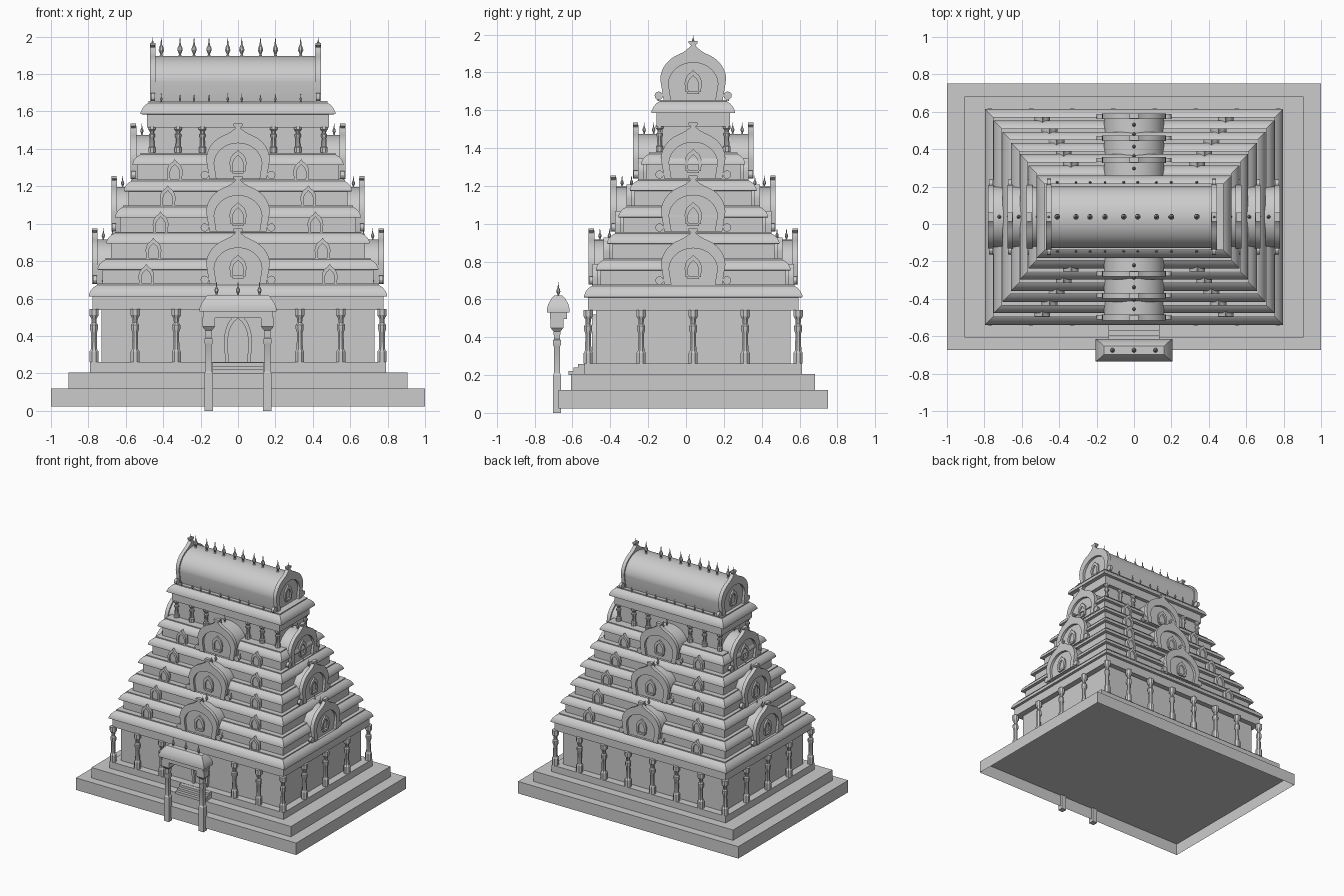
import bpy, bmesh, math
from mathutils import Matrix, Vector

cube = bpy.data.objects.get("Cube")
if cube:
    bpy.data.objects.remove(cube, do_unlink=True)

CY = 0.038  # depth centre of the tower
stone = bpy.data.materials.new("grey_stone")
stone.use_nodes = True
GREY = (0.6, 0.6, 0.6, 1)
stone.diffuse_color = GREY
stone.node_tree.nodes["Principled BSDF"].inputs["Base Color"].default_value = GREY


def finish(name, bm, loc=(0, 0, 0), turn=0):
    bmesh.ops.recalc_face_normals(bm, faces=bm.faces)
    mesh = bpy.data.meshes.new(name)
    bm.to_mesh(mesh)
    bm.free()
    mesh.materials.append(stone)
    ob = bpy.data.objects.new(name, mesh)
    ob.location = loc
    ob.rotation_euler.z = turn
    bpy.context.collection.objects.link(ob)
    return ob


def skin(bm, loops, caps=True, closed=False):
    """Join equal loops of points with quads."""
    rows = [[bm.verts.new(p) for p in loop] for loop in loops]
    n = len(rows[0])
    pairs = list(zip(rows, rows[1:])) + ([(rows[-1], rows[0])] if closed else [])
    for a, b in pairs:
        for i in range(n):
            j = (i + 1) % n
            bm.faces.new((a[i], a[j], b[j], b[i]))
    if caps and not closed:
        bm.faces.new(rows[0][::-1])
        bm.faces.new(rows[-1])


def block(bm, profile, at=(0, 0)):
    """Stack of rectangles given as half width, half depth, height."""
    x, y = at
    skin(bm, [[(x + sx * w, y + sy * d, z) for sx, sy in ((-1, -1), (1, -1), (1, 1), (-1, 1))]
              for w, d, z in profile])


def lathe(bm, profile, at, sides=8):
    x, y, z = at
    skin(bm, [[(x + r * math.cos(2 * math.pi * (i + .5) / sides),
                y + r * math.sin(2 * math.pi * (i + .5) / sides), z + h)
               for i in range(sides)] for r, h in profile])


def arch(w, h, peak=0, base=0, steps=28):
    """Horseshoe outline with an optional pointed crown."""
    c = h * .42
    pts = [(w * .9, base)]
    for i in range(steps + 1):
        t = math.pi * i / steps
        x = w * math.cos(t)
        crown = peak * max(0, 1 - abs(x) / (w * .42)) ** 2
        pts.append((x, base + c + (h - c) * math.sin(t) + crown))
    return pts + [(-w * .9, base)]


def prism(bm, outline, y0, y1):
    skin(bm, [[(x, y, z) for x, z in outline] for y in (y0, y1)])


def arch_frame(bm, outer, inner, y0, y1):
    """Open-footed frame between two outlines."""
    skin(bm, [[(x, y, z) for x, z in line] for line, y in
              ((outer, y0), (outer, y1), (inner, y1), (inner, y0))], closed=True)


def finial(bm, x, y, z, s=1.0):
    shape = ((.010, 0), (.005, .01), (.014, .03), (.012, .042), (.005, .055), (.001, .09))
    lathe(bm, [(r * s, h * s) for r, h in shape], (x, y, z))


def column(bm, x, y, z, h, s=1.0):
    shape = ((.026, 0), (.026, .2), (.018, .24), (.016, .55), (.023, .62), (.023, .7),
             (.014, .74), (.016, .82), (.027, .88), (.027, 1))
    lathe(bm, [(r * s, t * h) for r, t in shape], (x, y, z))


def gable(bm, w, h, peak, length):
    """Horseshoe gable facing -y with a barrel vault behind it."""
    arch_frame(bm, arch(w, h, peak), arch(w * .75, h * .77), 0, .03)
    prism(bm, arch(w * .95, h * .95), .02, length)
    arch_frame(bm, arch(.045, .105, .012, .04), arch(.028, .08, .008, .04), .008, .025)
    block(bm, ((.03, .02, .03), (.03, .02, .045)), (0, .025))
    # flared crown piece and curled feet
    block(bm, ((.012, .012, h), (.012, .012, h + peak - .01), (.024, .014, h + peak),
               (.024, .014, h + peak + .012)), (0, .014))
    for s in (-1, 1):
        curl = [(s * (w + .008) + .022 * math.cos(a), .022 + .022 * math.sin(a))
                for a in (math.pi * i / 6 for i in range(12))]
        prism(bm, curl, .004, .026)


# stepped base, the lowest block hollow underneath
bm = bmesh.new()
block(bm, ((1, .712, .022), (1, .712, .12)))
low = min(bm.faces, key=lambda f: f.calc_center_median().z)
bmesh.ops.delete(bm, geom=[low], context='FACES_ONLY')
finish("base_step", bm, (0, CY, 0))
for name, prof in (("second_step", ((.905, .645, .12), (.905, .645, .205))),
                   ("plinth", ((.79, .575, .205), (.79, .575, .26))),
                   ("main_wall", ((.73, .515, .26), (.73, .515, .56)))):
    bm = bmesh.new()
    block(bm, prof)
    finish(name, bm, (0, CY, 0))


def eave(w, d, z, rise):
    """Overhanging lip with a rounded slope."""
    return [(w - i, d - i, z + rise * t) for i, t in
            ((.008, 0), (0, .02), (0, .16), (.01, .48), (.025, .72), (.042, .88), (.042, 1))]


# main eave
bm = bmesh.new()
block(bm, [(.777, .557, .54), (.777, .557, .61)] + eave(.797, .577, .61, .07))
finish("main_eave", bm, (0, CY, 0))

# stepped tiers
for k in range(5):
    w, d, z = .75 - .0465 * k, .515 - .06 * k, .675 + .14 * k
    bm = bmesh.new()
    block(bm, [(w - .025, d - .025, z), (w - .025, d - .025, z + .078)]
          + eave(w, d, z + .078, .064))
    finish("tier_%d" % (k + 1), bm, (0, CY, 0))
    # small dormers on the long sides
    for turn in (0, math.pi):
        bm = bmesh.new()
        for s in (-1, 1):
            part = bmesh.new()
            prism(part, arch(.033, .085, .01), .01, .08)
            arch_frame(part, arch(.042, .095, .016), arch(.026, .074, .008), 0, .03)
            part.transform(Matrix.Translation((s * (.49 - .038 * k), -d - .018, z)))
            tmp = bpy.data.meshes.new("tmp")
            part.to_mesh(tmp)
            part.free()
            bm.from_mesh(tmp)
            bpy.data.meshes.remove(tmp)
        finish("dormers", bm, (0, CY, 0), turn)

# top storey and its eave
bm = bmesh.new()
block(bm, [(.455, .165, 1.375), (.455, .165, 1.53)])
block(bm, [(.487, .195, 1.515), (.487, .195, 1.585)] + eave(.52, .22, 1.585, .07))
finish("top_storey", bm, (0, CY, 0))

# columns around the main wall and the top storey
bm = bmesh.new()
for s in (-1, 1):
    for x in (.77, .55, .33):
        for y in (-.555, .555):
            column(bm, s * x, y, .26, .285)
    column(bm, s * .11, .555, .26, .285)
    for y in (-.275, 0, .275):
        column(bm, s * .77, y, .26, .285)
finish("wall_columns", bm, (0, CY, 0))
bm = bmesh.new()
for sx in (-1, 1):
    for sy in (-1, 1):
        for x in (.46, .32, .19):
            column(bm, sx * x, sy * .178, 1.38, .14, .8)
finish("top_columns", bm, (0, CY, 0))

# horseshoe gables on all four sides
for k in range(3):
    z = .678 + .28 * k
    for q in range(4):
        reach = (.553 - .117 * k) if q % 2 == 0 else (.78 - .103 * k)
        bm = bmesh.new()
        gable(bm, .17, .25, .035, .2)
        for y in (.06, .11):
            finial(bm, 0, y, .235, .7)
        for s in (-1, 1):
            finial(bm, s * .175, .06, 0, .5)
        turn = q * math.pi / 2
        out = Matrix.Rotation(turn, 3, 'Z') @ Vector((0, -reach, 0))
        finish("gable", bm, (out.x, out.y + CY, z), turn)

# barrel roof with its end gables
for turn, x in ((math.pi / 2, .443), (-math.pi / 2, -.47)):
    bm = bmesh.new()
    gable(bm, .174, .255, .045, .46)
    finial(bm, 0, .014, .3, .45)
    finish("barrel_roof", bm, (x, CY, 1.655), turn)
bm = bmesh.new()
for x in (-.41, -.31, -.235, -.155, -.055, .02, .12, .2, .335):
    finial(bm, x, 0, 1.895, 1.1)
    for s in (-1, 1):
        finial(bm, x, s * .185, 1.65, .5)
finish("roof_finials", bm, (0, CY, 0))

# doorway and stairs
bm = bmesh.new()
arch_frame(bm, arch(.075, .25, .01, .26), arch(.055, .225, .008, .26), -.02, .01)
finish("door_frame", bm, (0, CY - .515, 0))
bm = bmesh.new()
for i in range(3):
    block(bm, ((.135, .05, .2), (.135, .05, .222 + .018 * i)), (0, -.57 + .025 * i))
finish("stairs", bm)

# porch on two posts
bm = bmesh.new()
for s in (-1, 1):
    post = ((.022, 0), (.022, .2), (.016, .21), (.016, .35), (.021, .36), (.021, .385),
            (.016, .39), (.018, .43), (.034, .45), (.034, .5))
    block(bm, [(r, r, z) for r, z in post], (s * .157, 0))
finish("porch_posts", bm, (0, -.682, 0))
bm = bmesh.new()
block(bm, ((.185, .045, .495), (.185, .045, .53), (.205, .06, .53), (.205, .06, .55),
           (.195, .053, .575), (.175, .036, .605), (.16, .022, .62)))
for x in (-.115, 0, .115):
    finial(bm, x, 0, .615, .85)
finish("porch_roof", bm, (0, -.675, 0))

# smooth the curved parts, keep edges crisp
bpy.ops.object.select_all(action='DESELECT')
for ob in bpy.context.scene.objects:
    if ob.type == 'MESH':
        ob.select_set(True)
        bpy.context.view_layer.objects.active = ob
bpy.ops.object.shade_smooth_by_angle(angle=math.radians(30))
